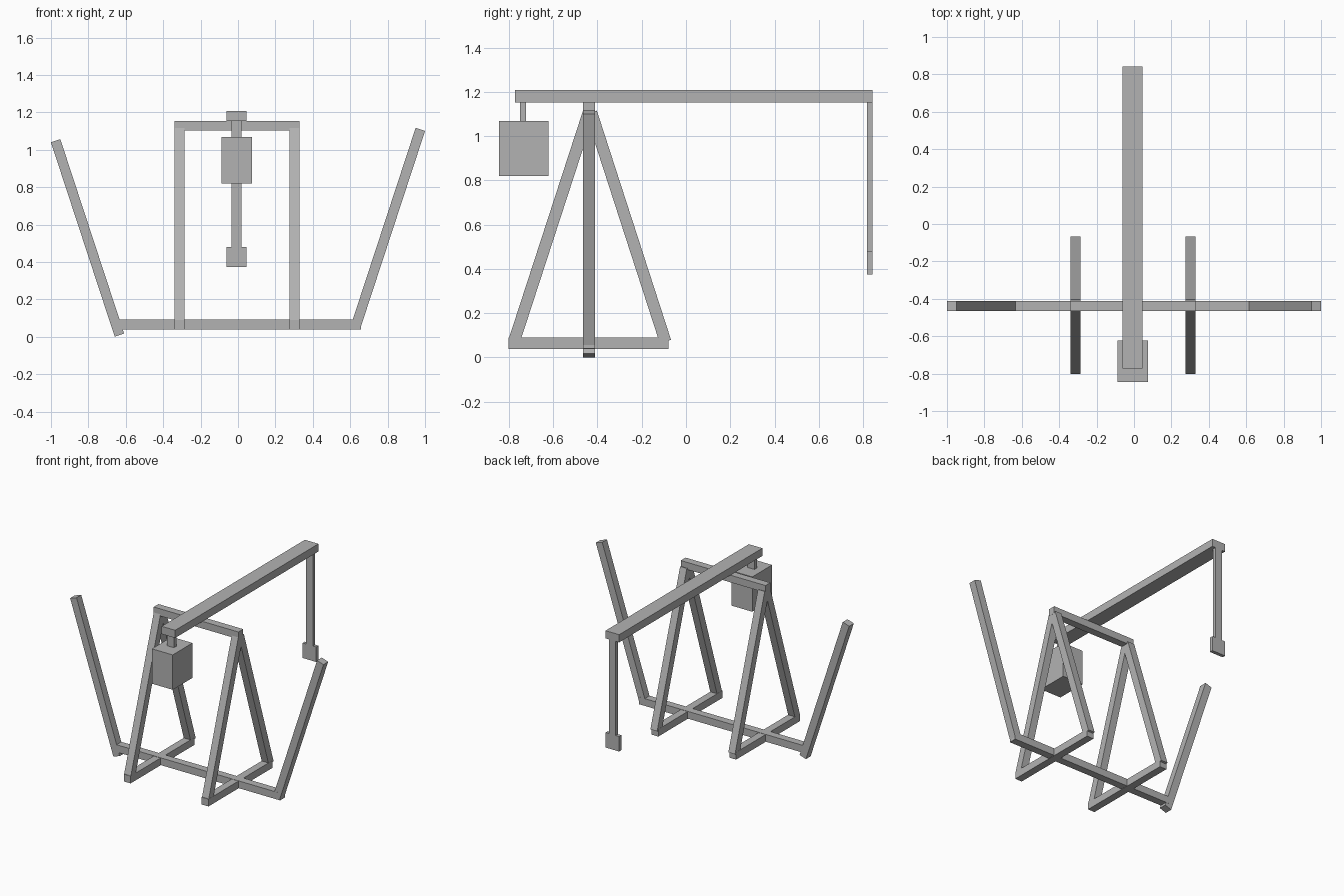
import bpy
from mathutils import Vector

if "Cube" in bpy.data.objects:
    bpy.data.objects.remove(bpy.data.objects["Cube"])

grey = bpy.data.materials.new("plain_grey")
grey.diffuse_color = (0.45, 0.45, 0.45, 1)
grey.use_nodes = True
grey.node_tree.nodes["Principled BSDF"].inputs["Base Color"].default_value = grey.diffuse_color

FACES = [(0, 1, 3, 2), (4, 6, 7, 5), (0, 4, 5, 1),
         (2, 3, 7, 6), (0, 2, 6, 4), (1, 5, 7, 3)]


def make(name, verts):
    mesh = bpy.data.meshes.new(name)
    mesh.from_pydata(verts, [], FACES)
    mesh.materials.append(grey)
    obj = bpy.data.objects.new(name, mesh)
    bpy.context.collection.objects.link(obj)
    return obj


def box(name, xs, ys, zs):
    """Axis-aligned block from its extents."""
    return make(name, [(x, y, z) for x in xs for y in ys for z in zs])


def strut(name, start, end, flat, width=0.053):
    """Square bar between two end centres; flat is one side's normal."""
    a, b, u = Vector(start), Vector(end), Vector(flat)
    v = (b - a).normalized().cross(u)
    h = width / 2
    return make(name, [p + u * s * h + v * t * h
                       for s in (-1, 1) for t in (1, -1) for p in (a, b)])


CROSS_Y = (-0.465, -0.411)   # depth of the cross bars
ROPE_X = (-0.035, 0.019)     # width of the thin hanging parts
BEAM_X = (-0.062, 0.045)     # width of the throwing beam

# Two A-frames, each with a foot bar and two leaning legs
for side, x in (("left", -0.313), ("right", 0.302)):
    box(side + "_foot_bar", (x - 0.027, x + 0.027), (-0.803, -0.08), (0.038, 0.09))
    strut(side + "_front_leg", (x, -0.777, 0.072), (x, -0.440, 1.107), (1, 0, 0))
    strut(side + "_back_leg", (x, -0.093, 0.072), (x, -0.428, 1.107), (1, 0, 0))

# Cross bars joining the frames at bottom and top
box("base_bar", (-0.64, 0.658), CROSS_Y, (0.04, 0.092))
box("axle_bar", (-0.34, 0.329), CROSS_Y, (1.103, 1.154))

# Outer arms leaning outwards from the base bar
strut("left_outer_arm", (-0.634, -0.438, 0.009), (-0.975, -0.438, 1.048), (0, 1, 0))
strut("right_outer_arm", (0.632, -0.438, 0.063), (0.975, -0.438, 1.109), (0, 1, 0))

# Throwing beam with counterweight in front and sling behind
box("throwing_beam", BEAM_X, (-0.773, 0.843), (1.153, 1.208))
box("weight_hanger", ROPE_X, (-0.75, -0.723), (1.067, 1.154))
box("counterweight", (-0.088, 0.076), (-0.845, -0.622), (0.819, 1.068))
box("sling_rope", ROPE_X, (0.818, 0.843), (0.48, 1.154))
box("sling_pouch", BEAM_X, (0.818, 0.843), (0.374, 0.481))

# Make every face point outwards
import bmesh
for obj in bpy.context.collection.objects:
    bm = bmesh.new()
    bm.from_mesh(obj.data)
    bmesh.ops.recalc_face_normals(bm, faces=bm.faces)
    bm.to_mesh(obj.data)
    bm.free()
